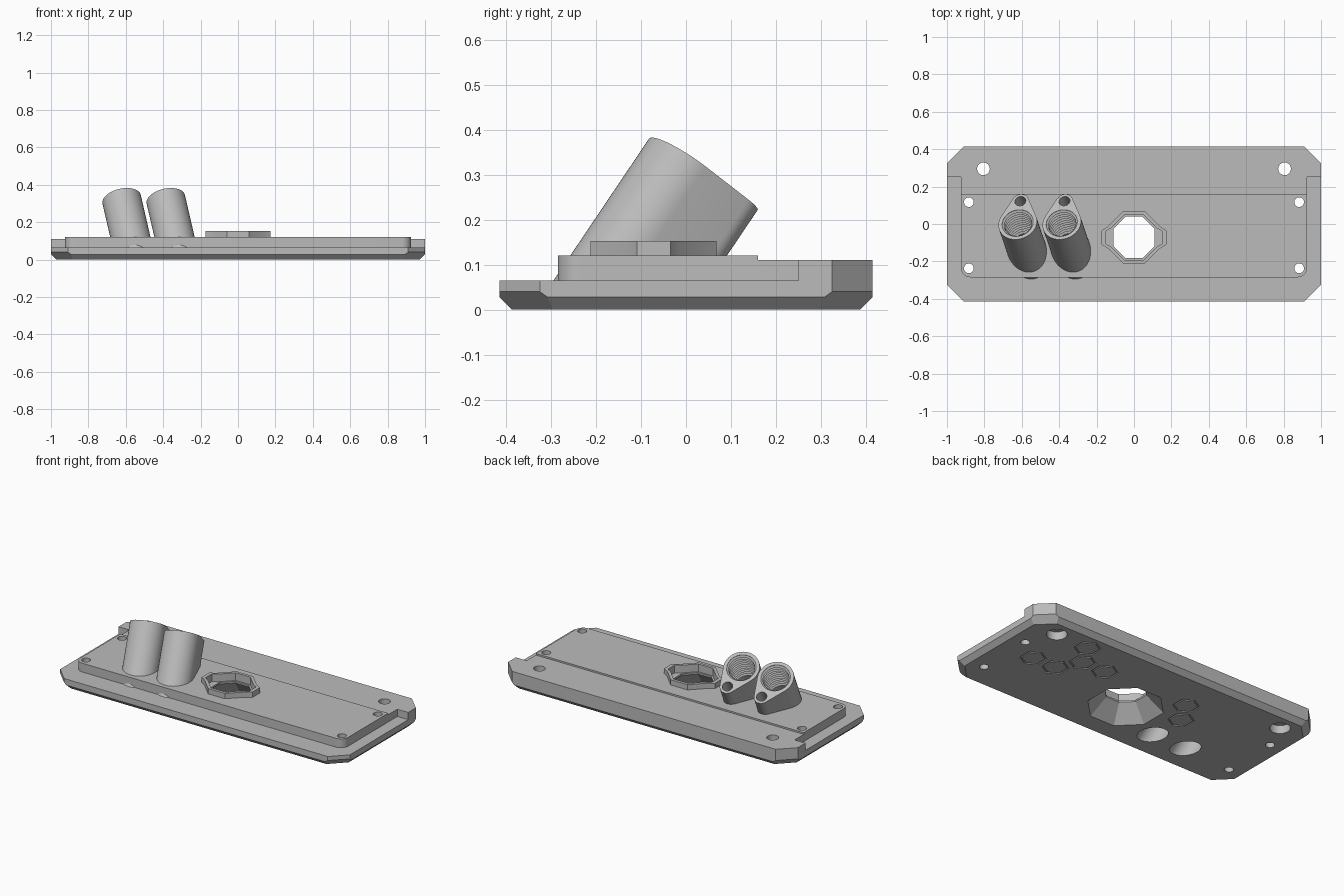
import bpy, bmesh
from math import cos, sin, pi, tau, acos
from mathutils import Matrix, Vector

cube = bpy.data.objects.get("Cube")
if cube:
    bpy.data.objects.remove(cube, do_unlink=True)

grey = bpy.data.materials.new("plain grey")
grey.use_nodes = True
grey.diffuse_color = (0.5, 0.5, 0.5, 1)
grey.node_tree.nodes["Principled BSDF"].inputs["Base Color"].default_value = (0.5, 0.5, 0.5, 1)


def finish(bm, name):
    bmesh.ops.recalc_face_normals(bm, faces=bm.faces)
    mesh = bpy.data.meshes.new(name)
    bm.to_mesh(mesh)
    bm.free()
    mesh.materials.append(grey)
    ob = bpy.data.objects.new(name, mesh)
    bpy.context.collection.objects.link(ob)
    return ob


def slice_off(bm, point, normal):
    """Remove everything beyond a plane and cap the cut."""
    cut = bmesh.ops.bisect_plane(bm, geom=bm.verts[:] + bm.edges[:] + bm.faces[:],
                                 plane_co=point, plane_no=normal, clear_outer=True)
    edges = [e for e in cut["geom_cut"] if isinstance(e, bmesh.types.BMEdge)]
    bmesh.ops.edgeloop_fill(bm, edges=edges)


def skin(name, rings, matrix=Matrix(), closed=False, floor=None):
    """Join rings of points into a solid, capped or looped onto itself."""
    bm = bmesh.new()
    loops = [[bm.verts.new(matrix @ Vector(p)) for p in ring] for ring in rings]
    pairs = list(zip(loops, loops[1:]))
    if closed:
        pairs.append((loops[-1], loops[0]))
    else:
        bm.faces.new(loops[0])
        bm.faces.new(loops[-1])
    for a, b in pairs:
        for i in range(len(a)):
            bm.faces.new((a[i - 1], a[i], b[i], b[i - 1]))
    if floor is not None:
        bmesh.ops.recalc_face_normals(bm, faces=bm.faces)
        slice_off(bm, (0, 0, floor), (0, 0, -1))
    return finish(bm, name)


def prism(name, outline, low, high, **kw):
    return skin(name, [[(x, y, z) for x, y in outline] for z in (low, high)], **kw)


def lathe(name, profile, sides, turn=0, **kw):
    angles = [turn + tau * i / sides for i in range(sides)]
    return skin(name, [[(r * cos(a), r * sin(a), z) for a in angles] for r, z in profile], **kw)


def arc(cx, cy, r, start, end, steps):
    return [(cx + r * cos(start + (end - start) * i / steps),
             cy + r * sin(start + (end - start) * i / steps)) for i in range(steps + 1)]


def combine(target, tool, operation="DIFFERENCE"):
    mod = target.modifiers.new("combine", "BOOLEAN")
    mod.operation, mod.solver, mod.object = operation, "EXACT", tool
    bpy.context.view_layer.objects.active = target
    bpy.ops.object.modifier_apply(modifier=mod.name)
    bpy.data.objects.remove(tool, do_unlink=True)


def at(x, y, z=0):
    return Matrix.Translation((x, y, z))


# Plate blank with clipped corners and a chamfered underside
bm = bmesh.new()
bmesh.ops.create_cube(bm, size=1, matrix=at(0, 0, 0.06) @ Matrix.Diagonal((2, 0.83, 0.12, 1)))
for s in (-1, 1):
    slice_off(bm, (0, s * 0.415, 0.028), (0, s, -1))
    slice_off(bm, (s, 0, 0.028), (s, 0, -1))
    for t in (-1, 1):
        slice_off(bm, (s, t * 0.325, 0), (s, t, 0))
        slice_off(bm, (s, t * 0.325, 0.04), (s, t, -2 ** 0.5))
plate = finish(bm, "mounting_plate")

# Ledge around the raised panel, open at the rear
ledge = [(-0.925, 0.25), (-1.2, 0.25), (-1.2, -1), (1.2, -1), (1.2, 0.25), (0.925, 0.25)]
ledge += arc(0.875, -0.235, 0.05, 0, -pi / 2, 8)
ledge += arc(-0.875, -0.235, 0.05, -pi / 2, -pi, 8)
combine(plate, prism("ledge_cutter", ledge, 0.065, 0.3))

# Slightly lower rear strip
strip = [(-1.2, 0.16), (1.2, 0.16), (1.2, 1), (-1.2, 1)]
combine(plate, prism("strip_cutter", strip, 0.11, 0.3))

# Octagonal collar with a tab on each side
octagon = arc(0, 0, 0.1515, pi / 8, 15 * pi / 8, 7)
collar = octagon[:4] + [(-0.175, 0.037), (-0.175, -0.037)] + octagon[4:]
collar += [(0.175, -0.037), (0.175, 0.037)]
spot = at(0, -0.072)
combine(plate, prism("collar", collar, 0.09, 0.153, matrix=spot), "UNION")
recess = [(x * 0.87, y * 0.87) for x, y in collar]
combine(plate, prism("collar_recess", recess, 0.105, 0.3, matrix=spot))
combine(plate, lathe("funnel", [(0.229, -0.01), (0.12, 0.095), (0.12, 0.2)],
                     8, pi / 8, matrix=spot))

# Leaning tubes with a teardrop section
axis = Vector((-0.06, 0.175, 0.26)).normalized()
ear = Vector((0.015, 0.12, -0.08))
ear = (ear - axis * ear.dot(axis)).normalized()
side = ear.cross(axis)
frame = Matrix((side, ear, axis)).transposed().to_4x4()
big, small, reach = 0.105, 0.045, 0.14
tangent = acos((big - small) / reach)
teardrop = arc(0, 0, big, pi / 2 + tangent, tau + pi / 2 - tangent, 40)
teardrop += arc(0, reach, small, pi / 2 - tangent, pi / 2 + tangent, 12)
places = [at(x, 0.005, 0.322) @ frame for x in (-0.622, -0.386)]
for place in places:
    combine(plate, prism("tube", teardrop, -0.55, 0, matrix=place, floor=0.03), "UNION")

# Threaded bores and the small blind holes beside them
thread = [(0.085, 0.02)]
for i in range(11):
    thread += [(0.085, -0.02 * i - 0.002), (0.074, -0.02 * i - 0.012)]
thread.append((0.074, -0.55))
for place in places:
    combine(plate, lathe("bore", thread, 36, matrix=place))
    combine(plate, lathe("ear_hole", [(0.03, 0.02), (0.03, -0.2)], 20,
                         matrix=place @ at(0, reach)))

# Screw holes, the rear pair counterbored from below
for s in (-1, 1):
    combine(plate, lathe("rear_hole", [(0.058, -0.01), (0.058, 0.05), (0.034, 0.05), (0.034, 0.2)],
                         32, matrix=at(s * 0.805, 0.295)))
    for y in (0.117, -0.237):
        combine(plate, lathe("corner_hole", [(0.026, -0.01), (0.026, 0.2)], 24,
                             matrix=at(s * 0.883, y)))

# Engraved hexagon rings underneath
ring = [(0.076, -0.01), (0.076, 0.006), (0.066, 0.006), (0.066, -0.01)]
for column, row in ((4.6, 0), (3.6, 0), (3.1, 1), (2.1, 1), (3.6, 2), (-1.57, 1), (-2.07, 0)):
    combine(plate, lathe("hexagon_groove", ring, 6, pi / 6, closed=True,
                         matrix=at(column * 0.16, 0.012 + row * 0.138)))

# One flat colour, smooth round walls with sharp edges
plate.data.materials.clear()
plate.data.materials.append(grey)
bpy.ops.object.select_all(action="DESELECT")
plate.select_set(True)
bpy.context.view_layer.objects.active = plate
bpy.ops.object.shade_smooth_by_angle(angle=pi / 7)
